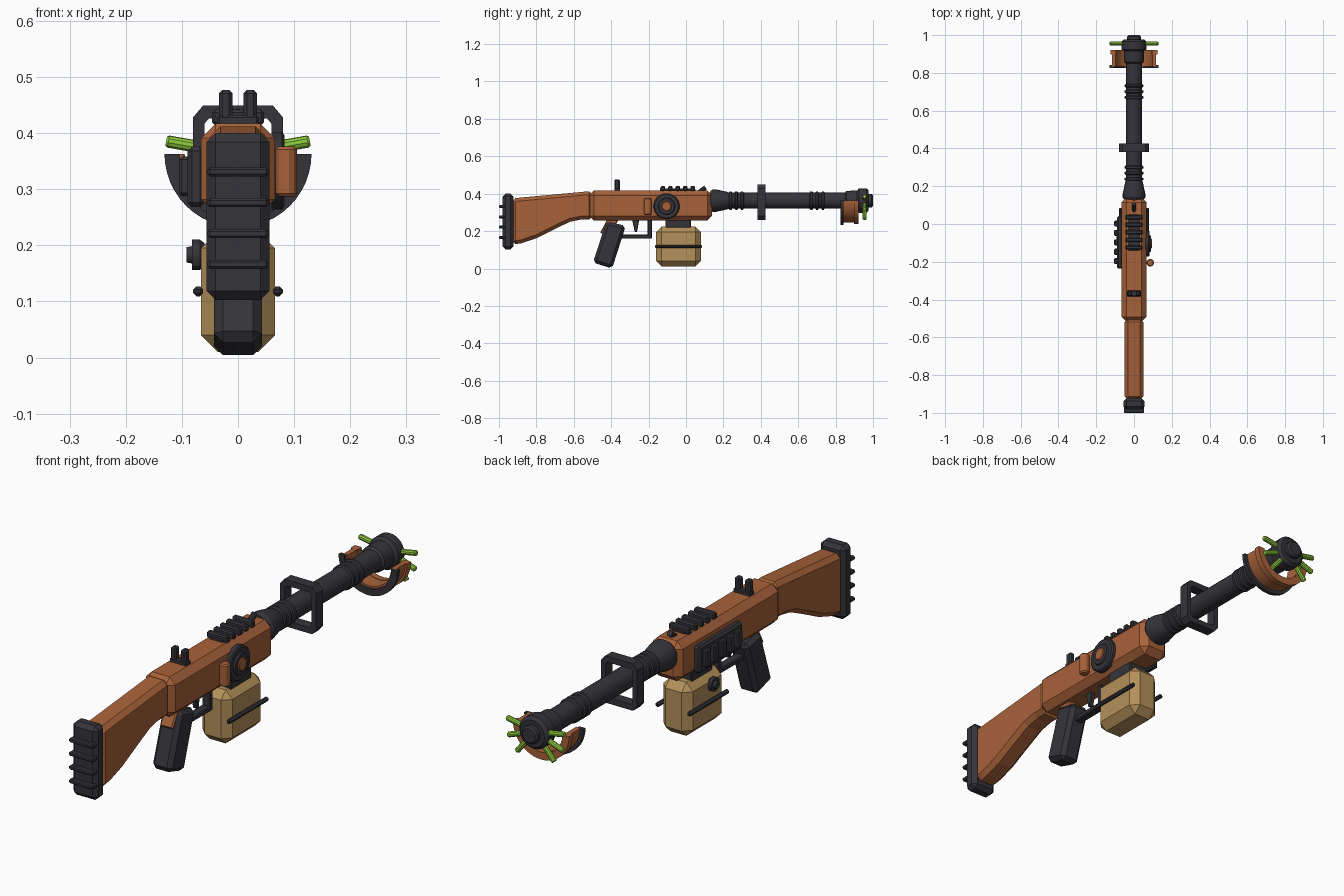
import bpy, bmesh
from math import sin, cos, pi, radians
from mathutils import Vector

cube = bpy.data.objects.get("Cube")
if cube:
    bpy.data.objects.remove(cube, do_unlink=True)


def material(name, rgb):
    m = bpy.data.materials.new(name)
    m.use_nodes = True
    m.diffuse_color = (*rgb, 1)
    m.node_tree.nodes["Principled BSDF"].inputs["Base Color"].default_value = (*rgb, 1)
    return m


WOOD = material("copper brown", (0.39, 0.122, 0.042))
DARK = material("dark steel", (0.034, 0.034, 0.042))
TAN = material("tan metal", (0.456, 0.283, 0.102))
GREEN = material("bright green", (0.262, 0.578, 0.045))
AXIS_Z = 0.363  # barrel height
round_parts = []


def finish(name, bm, mat, bevel=0, smooth=False):
    bmesh.ops.recalc_face_normals(bm, faces=bm.faces)
    me = bpy.data.meshes.new(name)
    bm.to_mesh(me)
    bm.free()
    me.materials.append(mat)
    ob = bpy.data.objects.new(name, me)
    bpy.context.collection.objects.link(ob)
    if bevel:
        b = ob.modifiers.new("Bevel", 'BEVEL')
        b.width, b.segments, b.limit_method = bevel, 1, 'ANGLE'
    if smooth:
        round_parts.append(ob)
    return ob


def prism(name, pts, x0, x1, mat, bevel=0):
    """Side profile (y, z) extruded across x."""
    bm = bmesh.new()
    face = bm.faces.new([bm.verts.new((x0, y, z)) for y, z in pts])
    new = bmesh.ops.extrude_face_region(bm, geom=[face])["geom"]
    bmesh.ops.translate(bm, vec=(x1 - x0, 0, 0),
                        verts=[v for v in new if isinstance(v, bmesh.types.BMVert)])
    return finish(name, bm, mat, bevel)


def box(name, x0, x1, y0, y1, z0, z1, mat, bevel=0):
    return prism(name, [(y0, z0), (y1, z0), (y1, z1), (y0, z1)], x0, x1, mat, bevel)


def lathe(name, start, direction, profile, mat, sides=24):
    """Closed solid turned from (distance, radius) pairs along a direction."""
    d = Vector(direction).normalized()
    u = d.orthogonal().normalized()
    w = d.cross(u)
    bm = bmesh.new()
    rings = []
    for t, r in profile:
        rings.append([bm.verts.new(Vector(start) + d * t + r * (
            u * cos(2 * pi * i / sides) + w * sin(2 * pi * i / sides))) for i in range(sides)])
    for a, b in zip(rings, rings[1:]):
        for i in range(sides):
            j = (i + 1) % sides
            bm.faces.new((a[i], a[j], b[j], b[i]))
    bm.faces.new(rings[0])
    bm.faces.new(rings[-1])
    return finish(name, bm, mat, smooth=True)


def band(name, outer, inner, y0, y1, mat, closed=False, smooth=False):
    """Solid between two (x, z) outlines, extruded along y."""
    bm = bmesh.new()
    rows = [[bm.verts.new(p) for p in ((a, y0, b), (a, y1, b), (c, y1, d), (c, y0, d))]
            for (a, b), (c, d) in zip(outer, inner)]
    for p, q in zip(rows, rows[1:] + (rows[:1] if closed else [])):
        for i in range(4):
            j = (i + 1) % 4
            bm.faces.new((p[i], p[j], q[j], q[i]))
    if not closed:
        bm.faces.new(rows[0])
        bm.faces.new(rows[-1])
    return finish(name, bm, mat, smooth=smooth)


# Stock and ribbed butt plate
prism("stock", [(-0.93, 0.375), (-0.53, 0.412), (-0.50, 0.412), (-0.50, 0.262), (-0.56, 0.262),
                (-0.62, 0.25), (-0.70, 0.212), (-0.80, 0.162), (-0.88, 0.135), (-0.93, 0.128)],
      -0.049, 0.049, WOOD, 0.018)
box("butt_plate", -0.056, 0.056, -0.982, -0.922, 0.103, 0.4, DARK, 0.016)
for i in range(4):
    z = 0.166 + i * 0.055
    box("butt_rib", -0.054, 0.054, -1.0, -0.97, z - 0.008, z + 0.008, DARK, 0.004)

# Receiver
box("receiver", -0.066, 0.066, -0.518, 0.14, 0.256, 0.417, WOOD, 0.026)

# Top rail
box("rail_base", -0.03, 0.03, -0.14, 0.05, 0.41, 0.428, DARK, 0.003)
for i in range(5):
    y = -0.124 + i * 0.04
    box("rail_tooth", -0.046, 0.046, y - 0.011, y + 0.011, 0.414, 0.442, DARK, 0.005)

# Sights
box("rear_sight_base", -0.037, 0.037, -0.383, -0.352, 0.41, 0.432, DARK, 0.004)
for s in (-1, 1):
    box("rear_sight_post", s * 0.022 - 0.012, s * 0.022 + 0.012, -0.382, -0.354, 0.42, 0.477, DARK, 0.006)
lathe("front_sight", (0, 0.07, 0.408), (0, 0.8, 0.6), [(0, 0.012), (0.043, 0.012)], DARK, 10)

# Barrel with flared collar, grip rings and muzzle
lathe("barrel", (0, 0.1, AXIS_Z), (0, 1, 0), [(0, 0.043), (0.8, 0.043)], DARK)
lathe("barrel_collar", (0, 0.13, AXIS_Z), (0, 1, 0),
      [(0, 0.052), (0.012, 0.06), (0.03, 0.06), (0.09, 0.047), (0.1, 0.043)], DARK)
for start in (0.238, 0.67):
    for i in range(3):
        lathe("barrel_ring", (0, start + i * 0.031 - 0.009, AXIS_Z), (0, 1, 0),
              [(0, 0.043), (0.004, 0.049), (0.014, 0.049), (0.018, 0.043)], DARK)
lathe("muzzle", (0, 0.85, AXIS_Z), (0, 1, 0),
      [(0, 0.043), (0.008, 0.052), (0.065, 0.054), (0.075, 0.066), (0.115, 0.066),
       (0.127, 0.054), (0.127, 0.036), (0.143, 0.036), (0.15, 0.028)], DARK)


# Square carrying frame around the barrel
def frame_outline(half, cut):
    k = half - cut
    return [(x, AXIS_Z - 0.008 + z * 1.18) for x, z in (
        (half, -k), (half, k), (k, half), (-k, half), (-half, k), (-half, -k), (-k, -half), (k, -half))]


band("carry_frame", frame_outline(0.08, 0.018), frame_outline(0.06, 0.008), 0.382, 0.425, DARK, closed=True)


# Half-round guard under the muzzle
def arc(r):
    return [(r * cos(a), AXIS_Z + r * sin(a)) for a in (-pi * i / 24 for i in range(25))]


band("guard_shell", arc(0.117), arc(0.097), 0.835, 0.915, WOOD, smooth=True)
band("guard_flange", arc(0.125), arc(0.095), 0.897, 0.922, WOOD, smooth=True)
band("guard_rim", arc(0.131), arc(0.104), 0.826, 0.842, DARK, smooth=True)

# Green tubes fanning out from the muzzle
for angle in (10, -20, -50):
    a = radians(angle)
    for s in (-1, 1):
        lathe("muzzle_tube", (s * 0.05 * cos(a), 0.955, AXIS_Z + 0.05 * sin(a)), (s * cos(a), 0, sin(a)),
              [(0, 0.011), (0.076, 0.011), (0.08, 0.008)], GREEN, 10)

# Side dial and lever on the left
lathe("dial", (0.06, -0.104, 0.333), (1, 0, 0),
      [(0, 0.07), (0.018, 0.07), (0.023, 0.064), (0.023, 0.045), (0.03, 0.042)], DARK, 20)
lathe("dial_hub", (0.08, -0.104, 0.333), (1, 0, 0), [(0, 0.027), (0.012, 0.027), (0.015, 0.023)], WOOD, 12)
lathe("lever", (0.086, -0.205, 0.287), (0, 0, 1),
      [(0, 0.015), (0.005, 0.02), (0.084, 0.02), (0.089, 0.015)], WOOD, 12)

# Vented panel on the right
box("side_panel", -0.09, -0.06, -0.236, 0.042, 0.268, 0.376, DARK, 0.008)
for i in range(5):
    y = -0.197 + i * 0.05
    box("panel_bar", -0.105, -0.085, y - 0.016, y + 0.016, 0.288, 0.358, DARK, 0.005)

# Drum box below the receiver
box("magazine_mount", -0.042, 0.042, -0.11, 0.026, 0.21, 0.262, DARK, 0.004)
box("magazine", -0.066, 0.066, -0.16, 0.08, 0.01, 0.225, TAN, 0.03)
for s in (-1, 1):
    box("magazine_bar", s * 0.071 - 0.009, s * 0.071 + 0.009, -0.166, 0.086, 0.109, 0.127, DARK, 0.006)
lathe("magazine_knob", (-0.06, -0.07, 0.183), (-1, 0, 0),
      [(0, 0.022), (0.008, 0.028), (0.022, 0.028), (0.022, 0.016), (0.032, 0.014)], DARK, 12)

# Pistol grip, trigger and guard
prism("grip", [(-0.425, 0.252), (-0.322, 0.228), (-0.395, 0.0), (-0.498, 0.032)], -0.043, 0.043, DARK, 0.016)
prism("grip_bracket", [(-0.42, 0.265), (-0.36, 0.265), (-0.40, 0.18), (-0.46, 0.19)], -0.028, 0.028, WOOD, 0.005)
prism("trigger", [(-0.288, 0.262), (-0.25, 0.262), (-0.262, 0.195), (-0.274, 0.195)], -0.01, 0.01, DARK, 0.003)
box("guard_bar", -0.018, 0.018, -0.36, -0.183, 0.16, 0.181, DARK, 0.004)
box("guard_post", -0.018, 0.018, -0.205, -0.183, 0.162, 0.262, DARK, 0.004)

# Smooth shading on the round parts
bpy.ops.object.select_all(action='DESELECT')
for ob in round_parts:
    ob.select_set(True)
bpy.context.view_layer.objects.active = round_parts[0]
bpy.ops.object.shade_smooth_by_angle(angle=radians(30))
